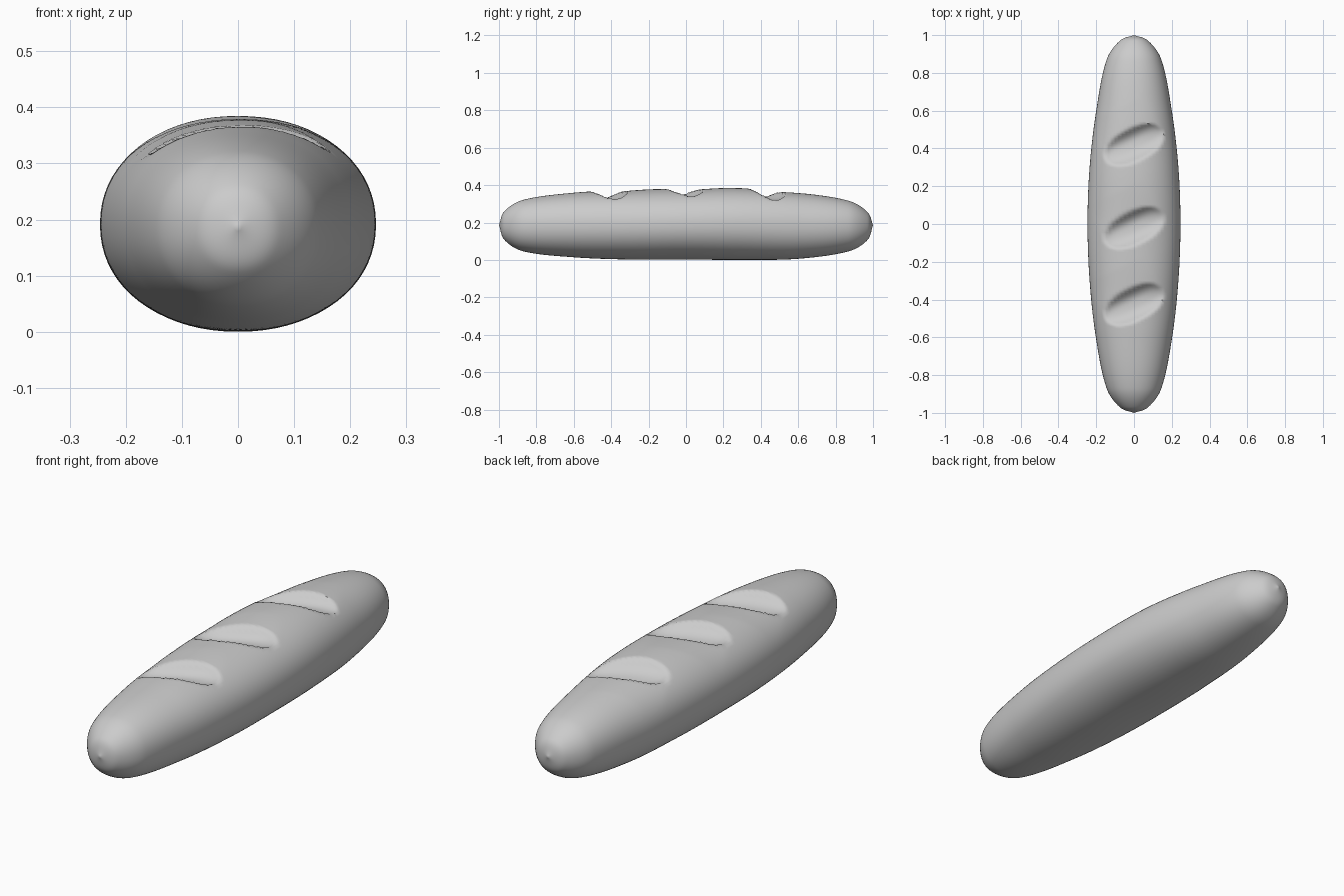
import bpy
import bmesh
from math import sin, cos, pi, radians, copysign, dist, ceil

cube = bpy.data.objects.get("Cube")
if cube:
    bpy.data.objects.remove(cube)

SIDES = 72
STEP = 0.012

# Loaf outline from front to back: y, half width, bottom, top
STATIONS = [
    (-1.0, 0.0, 0.19, 0.19), (-0.97, 0.075, 0.11, 0.265), (-0.87, 0.145, 0.05, 0.325),
    (-0.6, 0.202, 0.018, 0.363), (-0.3, 0.235, 0.006, 0.378), (0.0, 0.246, 0.006, 0.385),
    (0.3, 0.235, 0.004, 0.387), (0.6, 0.2, 0.01, 0.363), (0.87, 0.145, 0.05, 0.32),
    (0.97, 0.075, 0.11, 0.26), (1.0, 0.0, 0.19, 0.19),
]
SLASHES = [-0.425, -0.02, 0.42]
ANGLE = radians(27)
HALF_LENGTH, HALF_WIDTH, DEPTH = 0.168, 0.083, 0.052


def smooth_outline(points):
    """Chord-length spline through the stations."""
    last = len(points) - 1
    chords = [dist(a, b) for a, b in zip(points, points[1:])]

    def slope(i):
        a, b = max(i - 1, 0), min(i + 1, last)
        return [(q - p) / sum(chords[a:b]) for p, q in zip(points[a], points[b])]

    result = []
    for i, h in enumerate(chords):
        count = max(4, ceil(h / STEP))
        for k in range(count):
            t = k / count
            weights = (2*t**3 - 3*t**2 + 1, (t**3 - 2*t**2 + t) * h,
                       3*t**2 - 2*t**3, (t**3 - t**2) * h)
            rows = zip(points[i], slope(i), points[i + 1], slope(i + 1))
            result.append([sum(w * v for w, v in zip(weights, r)) for r in rows])
    return result[1:]


def slash_depth(x, y):
    """Scooped groove with a steep front lip and a soft shoulder behind."""
    total = 0
    for centre in SLASHES:
        dy = y - centre
        u = (x * cos(ANGLE) + dy * sin(ANGLE)) / HALF_LENGTH
        v = (dy * cos(ANGLE) - x * sin(ANGLE)) / HALF_WIDTH
        r = abs(u) ** 2.5 + abs(v) ** 2
        if r < 1:
            total += DEPTH * (1 - r) ** 0.8
        if v > 0 and abs(u) < 1:
            total += 0.01 * max(0, 1 - v / 2.5) * min(1, v * 2) * (1 - u * u)
    return total


def squarish(c):
    return copysign(abs(c) ** 0.94, c)


# Loaf body, with the slashes pressed into its upper half
bm = bmesh.new()
rings = []
for y, w, low, high in smooth_outline(STATIONS):
    ring = []
    for s in range(SIDES):
        a = 2 * pi * s / SIDES
        x = w * squarish(cos(a))
        z = (low + high) / 2 + (high - low) / 2 * squarish(sin(a))
        if sin(a) > 0:
            z -= slash_depth(x, y) * min(1, sin(a) * 2)
        ring.append(bm.verts.new((x, y, z)))
    rings.append(ring)
for a, b in zip(rings, rings[1:]):
    for s in range(SIDES):
        n = (s + 1) % SIDES
        bm.faces.new((a[s], a[n], b[n], b[s]))

# Closed tips
for ring, station in ((rings[0], STATIONS[0]), (rings[-1], STATIONS[-1])):
    tip = bm.verts.new((0, station[0], station[2]))
    for s in range(SIDES):
        bm.faces.new((tip, ring[s], ring[(s + 1) % SIDES]))
bmesh.ops.recalc_face_normals(bm, faces=bm.faces)

# Stand it on the ground
lowest = min(v.co.z for v in bm.verts)
bmesh.ops.translate(bm, verts=bm.verts, vec=(0, 0, -lowest))

mesh = bpy.data.meshes.new("bread_loaf")
bm.to_mesh(mesh)
bm.free()
loaf = bpy.data.objects.new("bread_loaf", mesh)
bpy.context.collection.objects.link(loaf)

# Plain crust colour
crust = bpy.data.materials.new("light_grey_crust")
crust.use_nodes = True
colour = (0.6, 0.6, 0.6, 1)
crust.diffuse_color = colour
crust.node_tree.nodes["Principled BSDF"].inputs["Base Color"].default_value = colour
mesh.materials.append(crust)

bpy.context.view_layer.objects.active = loaf
loaf.select_set(True)
bpy.ops.object.shade_smooth_by_angle(angle=radians(50))
